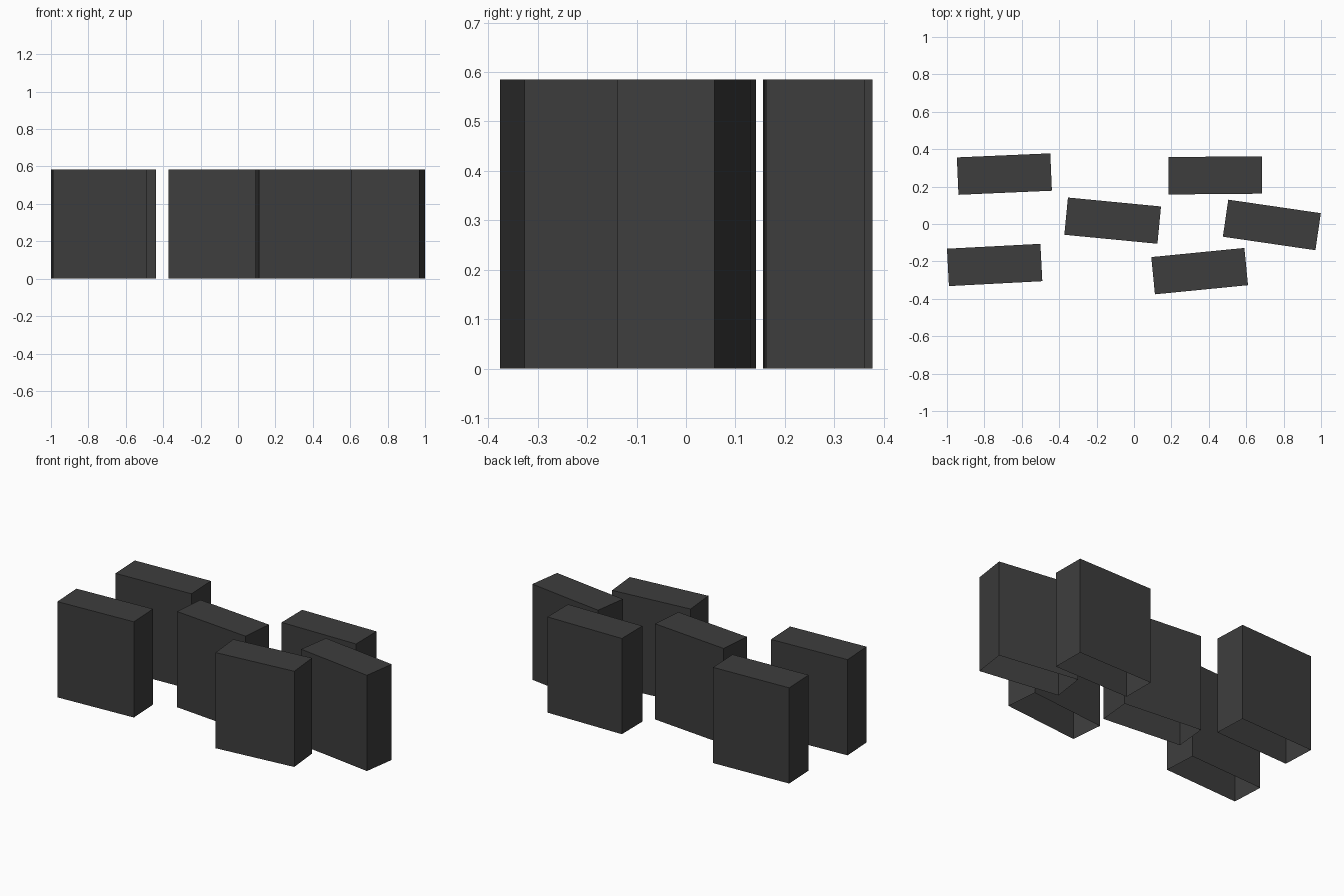
import bpy
import bmesh
from math import radians
from mathutils import Matrix

default = bpy.data.objects.get("Cube")
if default:
    bpy.data.objects.remove(default, do_unlink=True)

LENGTH, DEPTH, HEIGHT = 0.5, 0.2, 0.585

# One dark grey finish
grey = bpy.data.materials.new("dark_grey")
grey.use_nodes = True
colour = (0.047, 0.047, 0.047, 1)
grey.diffuse_color = colour
grey.node_tree.nodes["Principled BSDF"].inputs["Base Color"].default_value = colour

# Shared block shell, open underneath
bm = bmesh.new()
bmesh.ops.create_cube(bm, size=1, matrix=Matrix.Translation((0, 0, HEIGHT / 2))
                      @ Matrix.Diagonal((LENGTH, DEPTH, HEIGHT, 1)))
underside = [f for f in bm.faces if f.normal.z < -0.5]
bmesh.ops.delete(bm, geom=underside, context='FACES')
shell = bpy.data.meshes.new("block_shell")
bm.to_mesh(shell)
bm.free()
shell.materials.append(grey)

# Scattered blocks: name, x, y, turn in degrees
blocks = [
    ("front_right_block", -0.745, -0.219, 3.0),
    ("back_right_block", -0.693, 0.267, 2.5),
    ("middle_block", -0.114, 0.018, -5.5),
    ("back_left_block", 0.434, 0.26, 0.5),
    ("left_block", 0.737, -0.005, -8.3),
    ("front_left_block", 0.351, -0.252, 5.6),
]
for name, x, y, turn in blocks:
    block = bpy.data.objects.new(name, shell)
    block.location = (x, y, 0)
    block.rotation_euler.z = radians(turn)
    bpy.context.collection.objects.link(block)
